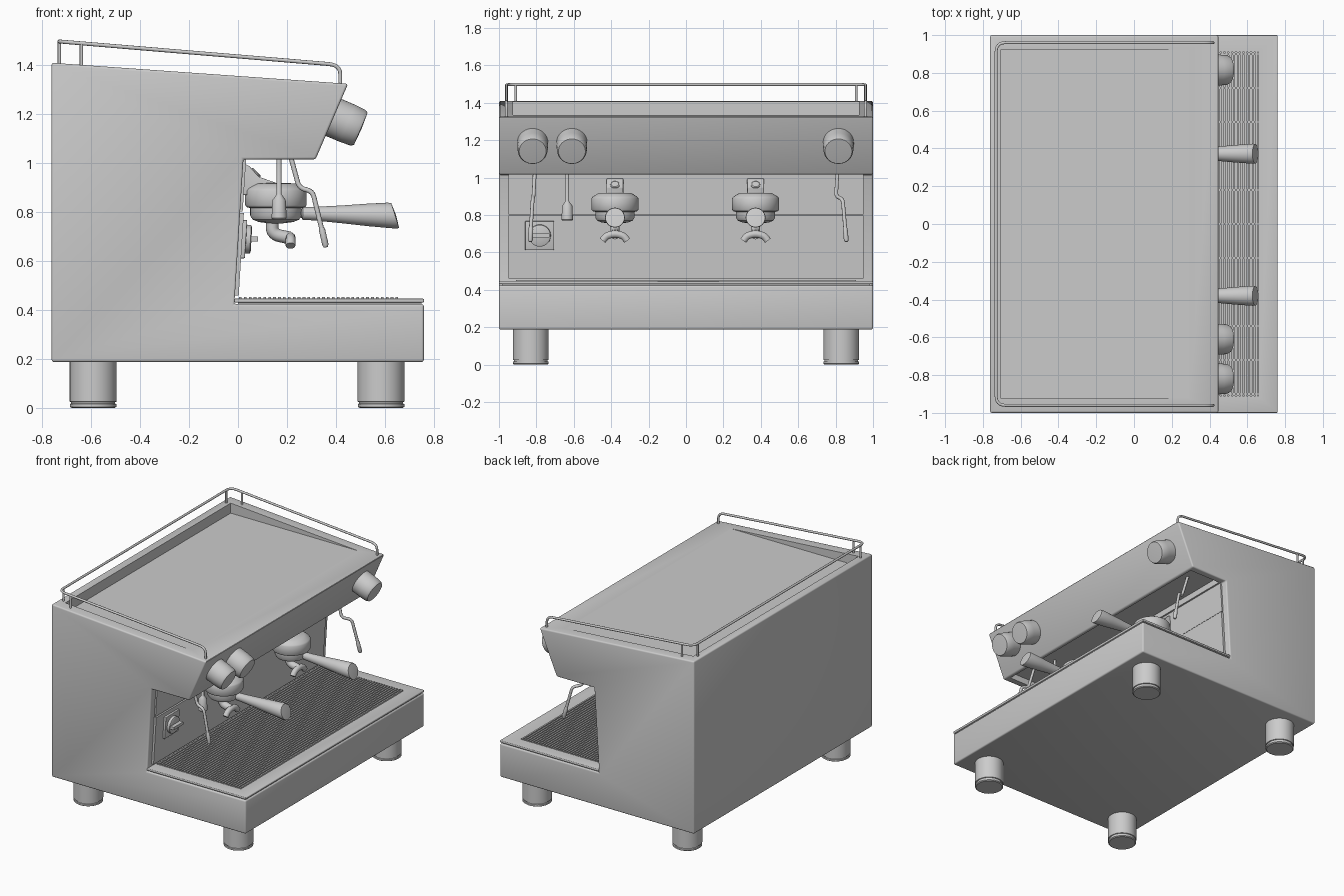
import bpy, bmesh
from math import cos, sin, pi, radians
from mathutils import Vector

if "Cube" in bpy.data.objects:
    bpy.data.objects.remove(bpy.data.objects["Cube"])


def activate(ob):
    bpy.ops.object.select_all(action='DESELECT')
    ob.select_set(True)
    bpy.context.view_layer.objects.active = ob


def finish(name, bm, angle=35):
    bmesh.ops.remove_doubles(bm, verts=bm.verts, dist=1e-5)
    bmesh.ops.recalc_face_normals(bm, faces=bm.faces)
    me = bpy.data.meshes.new(name)
    bm.to_mesh(me)
    bm.free()
    ob = bpy.data.objects.new(name, me)
    bpy.context.collection.objects.link(ob)
    activate(ob)
    bpy.ops.object.shade_smooth_by_angle(angle=radians(angle))
    return ob


def prism(name, pts, y0, y1, bevel=0.0):
    """Extrude an (x, z) outline along y."""
    bm = bmesh.new()
    a = [bm.verts.new((x, y0, z)) for x, z in pts]
    b = [bm.verts.new((x, y1, z)) for x, z in pts]
    bm.faces.new(a)
    bm.faces.new(b[::-1])
    for i in range(len(pts)):
        j = (i + 1) % len(pts)
        bm.faces.new((a[j], a[i], b[i], b[j]))
    bmesh.ops.recalc_face_normals(bm, faces=bm.faces)
    if bevel:
        bmesh.ops.bevel(bm, geom=bm.edges[:], offset=bevel, segments=3,
                        profile=0.5, affect='EDGES')
    return finish(name, bm)


def cut(ob, cutter):
    """Subtract the cutter and discard it."""
    cutter.hide_render = True
    m = ob.modifiers.new("cut", 'BOOLEAN')
    m.operation = 'DIFFERENCE'
    m.object = cutter
    activate(ob)
    bpy.ops.object.modifier_apply(modifier=m.name)
    bpy.data.objects.remove(cutter)
    bpy.ops.object.shade_smooth_by_angle(angle=radians(35))


def boxes(name, items):
    """Several boxes (x0, x1, y0, y1, z0, z1) in one object."""
    bm = bmesh.new()
    for x0, x1, y0, y1, z0, z1 in items:
        for v in bmesh.ops.create_cube(bm, size=1)['verts']:
            v.co = ((x0 + x1) / 2 + v.co.x * (x1 - x0),
                    (y0 + y1) / 2 + v.co.y * (y1 - y0),
                    (z0 + z1) / 2 + v.co.z * (z1 - z0))
    return finish(name, bm)


def lathe(name, prof, loc, axis=(0, 0, 1), seg=40, slant=0.0):
    """Revolve (radius, height) pairs about an axis through loc."""
    bm = bmesh.new()
    q = Vector(axis).to_track_quat('Z', 'Y')
    top = max(h for r, h in prof)
    rings = []
    for r, h in prof:
        ring = []
        for i in range(seg):
            a = 2 * pi * i / seg
            p = q @ Vector((r * cos(a), r * sin(a), h)) + Vector(loc)
            p.x -= slant * (p.z - loc[2]) * max(0, h / top) ** 3
            ring.append(bm.verts.new(p))
        rings.append(ring)
    for a, b in zip(rings, rings[1:]):
        for i in range(seg):
            j = (i + 1) % seg
            bm.faces.new((a[i], a[j], b[j], b[i]))
    return finish(name, bm)


def tube(name, pts, rad, fillet=0.03):
    """Round pipe along a path with rounded corners."""
    pts = [Vector(p) for p in pts]
    path = [pts[0]]
    for a, b, c in zip(pts, pts[1:], pts[2:]):
        s = b + (a - b).normalized() * min(fillet, (a - b).length * .45)
        e = b + (c - b).normalized() * min(fillet, (c - b).length * .45)
        for k in range(7):
            t = k / 6
            path.append(s * (1 - t) ** 2 + b * 2 * t * (1 - t) + e * t * t)
    path.append(pts[-1])
    cu = bpy.data.curves.new(name, 'CURVE')
    cu.dimensions = '3D'
    cu.bevel_depth = rad
    cu.bevel_resolution = 3
    cu.use_fill_caps = True
    sp = cu.splines.new('POLY')
    sp.points.add(len(path) - 1)
    for p, co in zip(sp.points, path):
        p.co = (*co, 1)
    ob = bpy.data.objects.new(name, cu)
    bpy.context.collection.objects.link(ob)
    activate(ob)
    bpy.ops.object.convert(target='MESH')
    bpy.ops.object.shade_smooth_by_angle(angle=radians(40))


# housing: bay in its outline, level cup tray sunk in the sloping top, hollow under the head
housing = prism("housing", [(-.762, .188), (.76, .188), (.76, .424), (-.015, .424),
                            (.022, 1.016), (.317, 1.016), (.45, 1.325), (-.762, 1.411)],
                -1, 1, .01)
cut(housing, prism("tray_cutter", [(-.705, 1.336), (.35, 1.336), (.35, 1.5), (-.705, 1.5)],
                   -.925, .925))
cut(housing, prism("head_cutter", [(.045, .99), (.29, .99), (.305, 1.06), (.045, 1.06)],
                   -.95, .95))

# splash panels on the rear wall of the bay
prism("lower_splash_panel", [(-.03, .46), (.003, .46), (.024, .797), (0, .797)], -.95, .95)
prism("upper_splash_panel", [(0, .803), (.019, .803), (.033, 1.017), (.01, 1.017)], -.95, .95)

# drip tray rim, seam and grate
boxes("tray_seam", [(.0, .75, -.985, -.915, .42, .435), (.0, .75, .915, .985, .42, .435),
                    (.665, .75, -.985, .985, .42, .435)])
rim = prism("tray_rim", [(-.015, .431), (.76, .431), (.76, .447), (-.015, .447)], -1, 1, .005)
cut(rim, prism("rim_cutter", [(-.005, .4), (.66, .4), (.66, .5), (-.005, .5)], -.91, .91))
boxes("drip_grate",
      [(.004 + i * .02, .015 + i * .02, -.91, .91, .436, .453) for i in range(33)]
      + [(.002, .658, y * .18 - .005, y * .18 + .005, .432, .446) for y in range(-5, 6)])

# feet
for x in (-.592, .585):
    for y in (-.83, .83):
        lathe("foot", [(0, 0), (.088, 0), (.095, .005), (.095, .016), (.09, .018), (.09, .024),
                       (.096, .026), (.096, .2), (0, .2)], (x, y, 0))

# cup rail with its posts
tube("cup_rail", [(.418, -.96, 1.32), (.418, -.96, 1.402), (-.73, -.96, 1.498),
                  (-.73, .96, 1.498), (.418, .96, 1.402), (.418, .96, 1.32)], .008, .05)
for y in (-1, 1):
    tube("rail_post_side", [(-.64, y * .96, 1.39), (-.64, y * .96, 1.49)], .007)
    tube("rail_post_back", [(-.73, y * .91, 1.39), (-.73, y * .91, 1.497)], .007)

# control knobs, square to the sloping front panel
for y in (-.82, -.61, .815):
    lathe("control_knob", [(0, -.03), (.082, -.03), (.082, .06), (.079, .105), (.072, .119),
                           (0, .122)], (.392, y, 1.187), (.92, 0, -.39))

# group heads with portafilters
for y in (-.38, .372):
    prism("group_bracket", [(.02, 1.0), (.045, .99), (.085, .945), (.17, .915), (.17, .88),
                            (.02, .87)], y - .045, y + .045, .006)
    lathe("bracket_bolt", [(0, -.02), (.025, -.02), (.025, .012), (.02, .016), (0, .016)],
          (.066, y, .955), (.7, 0, .7), 24)
    lathe("group_head", [(0, .92), (.085, .918), (.1, .91), (.12, .897), (.126, .888),
                         (.126, .83), (.12, .821), (.105, .817), (.105, .786), (.095, .77),
                         (.07, .76), (.03, .755), (0, .755)], (.155, y, 0), seg=48)
    lathe("portafilter_handle", [(0, 0), (.018, 0), (.018, .06), (.026, .065), (.028, .12),
                                 (.03, .14), (.036, .22), (.046, .33), (.053, .425),
                                 (.051, .439), (0, .443)],
          (.2, y, .797), (1, 0, -.025), 32, .35)
    tube("spout_pipe", [(.14, y, .77), (.14, y, .71), (.212, y, .695)], .026, .04)
    tube("twin_spout", [(.215, y - .066, .663), (.215, y - .045, .69), (.215, y, .7),
                        (.215, y + .045, .69), (.215, y + .066, .663)], .02, .025)

# steam wands
tube("steam_wand_left", [(.205, -.807, 1.065), (.25, -.815, .9), (.305, -.82, .885),
                         (.345, -.83, .72)], .01, .025)
tube("steam_wand_right", [(.205, .812, 1.065), (.25, .802, .9), (.305, .838, .885),
                          (.345, .852, .72)], .01, .025)
for y0, y1 in ((-.829, -.833), (.85, .858)):
    lathe("wand_tip", [(0, 0), (.011, 0), (.013, .01), (.013, .07), (.008, .08), (0, .08)],
          (.342, y0, .735), (.018, y1 - y0, -.08), 20)

# hot water outlet
lathe("water_outlet", [(0, .77), (.026, .77), (.031, .776), (.027, .85), (.014, .868),
                       (.01, .875), (.01, 1.065), (0, 1.065)], (.168, -.635, 0), seg=28)

# power switch on the splash panel
prism("switch_plate", [(0, .612), (.028, .612), (.038, .768), (.01, .768)], -.86, -.705, .004)
lathe("switch_dial", [(0, -.01), (.06, -.01), (.058, .018), (.05, .022), (0, .022)],
      (.033, -.782, .69), (1, 0, -.06), 36)
boxes("switch_grip", [(.045, .082, -.835, -.73, .68, .7)])
